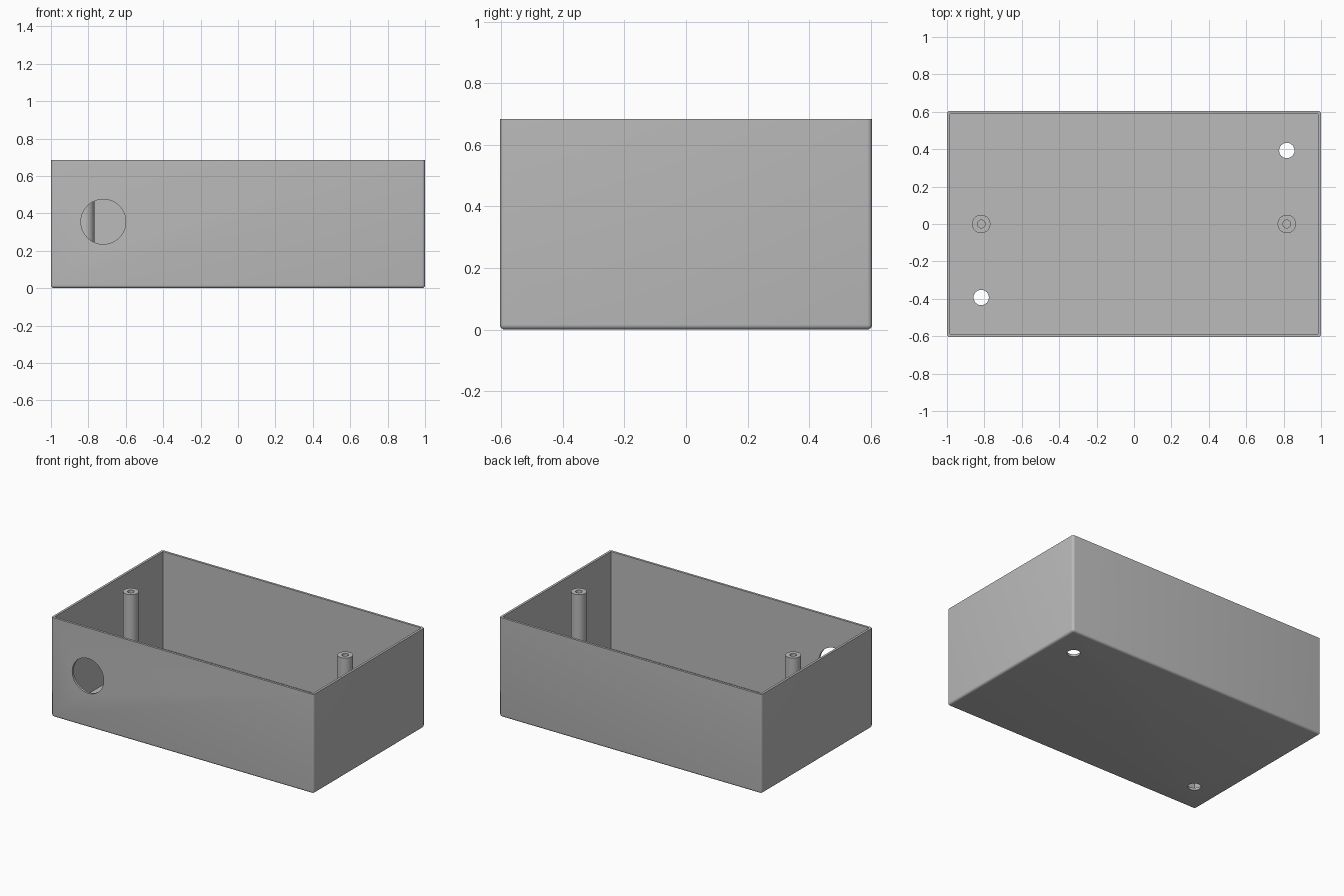
import bpy, bmesh, math
from mathutils import Matrix, Vector

if "Cube" in bpy.data.objects:
    bpy.data.objects.remove(bpy.data.objects["Cube"], do_unlink=True)

LENGTH, WIDTH, HEIGHT = 2.0, 1.21, 0.685
WALL = 0.016
POST_X = 0.817

# Single plastic colour
grey = bpy.data.materials.new("grey plastic")
grey.use_nodes = True
colour = (0.5, 0.5, 0.5, 1)
grey.diffuse_color = colour
grey.node_tree.nodes["Principled BSDF"].inputs["Base Color"].default_value = colour


def add_object(name, bm):
    bmesh.ops.recalc_face_normals(bm, faces=bm.faces)
    mesh = bpy.data.meshes.new(name)
    bm.to_mesh(mesh)
    bm.free()
    mesh.materials.append(grey)
    obj = bpy.data.objects.new(name, mesh)
    bpy.context.collection.objects.link(obj)
    return obj


def box(name, size, centre):
    bm = bmesh.new()
    bmesh.ops.create_cube(bm, size=1, matrix=Matrix.Translation(centre) @ Matrix.Diagonal((*size, 1)))
    return add_object(name, bm)


def cylinder(name, radius, depth, centre, tilt=0):
    bm = bmesh.new()
    bmesh.ops.create_cone(bm, cap_ends=True, segments=48, radius1=radius, radius2=radius, depth=depth,
                          matrix=Matrix.Translation(centre) @ Matrix.Rotation(tilt, 4, "X"))
    return add_object(name, bm)


def activate(obj):
    bpy.ops.object.select_all(action="DESELECT")
    obj.select_set(True)
    bpy.context.view_layer.objects.active = obj


def cut(obj, cutter):
    activate(obj)
    mod = obj.modifiers.new("cut", "BOOLEAN")
    mod.operation, mod.solver, mod.object = "DIFFERENCE", "EXACT", cutter
    bpy.ops.object.modifier_apply(modifier=mod.name)
    bpy.data.objects.remove(cutter, do_unlink=True)


def smooth(obj):
    activate(obj)
    bpy.ops.object.shade_smooth_by_angle(angle=math.radians(35))


# Open box: outer block with every edge rounded except the rim
case = box("enclosure_case", (LENGTH, WIDTH, HEIGHT), (0, 0, HEIGHT / 2))
bm = bmesh.new()
bm.from_mesh(case.data)
rounded = [e for e in bm.edges if min(v.co.z for v in e.verts) < HEIGHT / 2]
bmesh.ops.bevel(bm, geom=rounded, offset=WALL, segments=5, profile=0.5, affect="EDGES")
bm.to_mesh(case.data)
bm.free()

# Hollow interior with square corners
cut(case, box("cavity_cutter", (LENGTH - 2 * WALL, WIDTH - 2 * WALL, HEIGHT),
              (0, 0, HEIGHT / 2 + WALL)))

# Round cable opening in the front wall
cut(case, cylinder("cable_cutter", 0.12, 0.1, (-0.72, -WIDTH / 2, 0.355), math.pi / 2))

# Two mounting holes through the floor, diagonally opposite
for side in (-1, 1):
    cut(case, cylinder("floor_cutter", 0.041, 0.2, (side * POST_X, side * 0.393, 0)))
smooth(case)

# Screw posts with a blind bore
for name, side in (("right", -1), ("left", 1)):
    top, floor = HEIGHT - 0.005, WALL / 2
    profile = [(0.049, floor), (0.049, top), (0.021, top), (0.021, 0.3), (0, 0.3)]
    bm = bmesh.new()
    verts = [bm.verts.new((side * POST_X + r, 0, z)) for r, z in profile]
    edges = [bm.edges.new(pair) for pair in zip(verts, verts[1:])]
    bmesh.ops.spin(bm, geom=verts + edges, cent=Vector((side * POST_X, 0, 0)), axis=(0, 0, 1),
                   angle=math.tau, steps=40, use_merge=True)
    bmesh.ops.remove_doubles(bm, verts=bm.verts, dist=0.0001)
    smooth(add_object(f"{name}_screw_post", bm))
